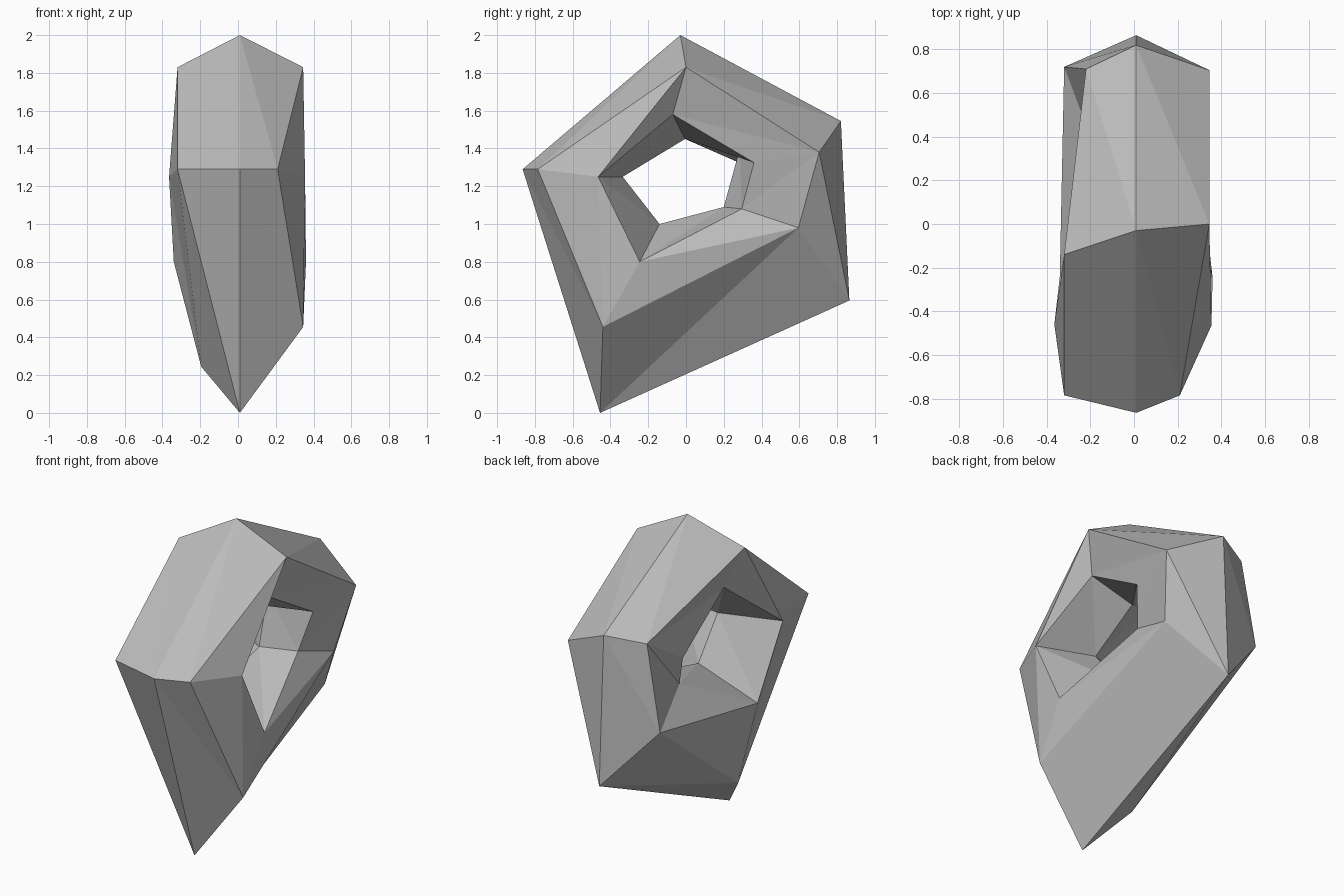
import bpy
import bmesh
from mathutils import Vector

# Remove the default cube only
cube = bpy.data.objects.get("Cube")
if cube:
    bpy.data.objects.remove(cube, do_unlink=True)

CENTRE_X = 0.01


def make_material(name, colour):
    material = bpy.data.materials.new(name)
    material.use_nodes = True
    material.diffuse_color = colour
    shader = next(n for n in material.node_tree.nodes if n.type == 'BSDF_PRINCIPLED')
    shader.inputs["Base Color"].default_value = colour
    return material


def cross_section(outer, left_outer, left_inner, inner, right_inner, right_outer):
    """One six-sided section of the ring; outer and inner lie on the centre plane."""
    return [
        Vector((CENTRE_X, *outer)),
        Vector(left_outer),
        Vector(left_inner),
        Vector((CENTRE_X, *inner)),
        Vector(right_inner),
        Vector(right_outer),
    ]


# Five irregular sections around the hole, starting at the front
front = cross_section(
    outer=(-0.865, 1.29),
    left_outer=(0.21, -0.785, 1.29),
    left_inner=(0.355, -0.465, 1.25),
    inner=(-0.335, 1.25),
    right_inner=(-0.365, -0.46, 1.25),
    right_outer=(-0.32, -0.785, 1.29),
)
top = cross_section(
    outer=(-0.03, 2.0),
    left_outer=(0.345, 0.0, 1.83),
    left_inner=(0.26, -0.07, 1.58),
    inner=(-0.005, 1.45),
    right_inner=(-0.22, -0.07, 1.575),
    right_outer=(-0.32, -0.14, 1.83),
)
upper_back = cross_section(
    outer=(0.82, 1.545),
    left_outer=(0.345, 0.705, 1.38),
    left_inner=(0.28, 0.36, 1.325),
    inner=(0.285, 1.4),
    right_inner=(-0.23, 0.36, 1.29),
    right_outer=(-0.22, 0.71, 1.51),
)
lower_back = cross_section(
    outer=(0.865, 0.595),
    left_outer=(0.265, 0.595, 0.98),
    left_inner=(0.22, 0.295, 1.08),
    inner=(0.2, 1.09),
    right_inner=(-0.16, 0.295, 1.08),
    right_outer=(-0.32, 0.72, 0.97),
)
bottom = cross_section(
    outer=(-0.455, 0.0),
    left_outer=(0.345, -0.44, 0.455),
    left_inner=(0.36, -0.245, 0.8),
    inner=(-0.14, 1.0),
    right_inner=(-0.34, -0.24, 0.8),
    right_outer=(-0.195, -0.25, 0.245),
)
sections = [front, top, upper_back, lower_back, bottom]

# Crease direction of each facet, one word per side, one letter per bay
# (f = forward diagonal, b = backward diagonal)
creases = ["bbbbb", "bbfff", "bbbbb", "ffbbb", "ffbbb", "bbbbb"]


def build_faceted_ring(name, sections, creases, material):
    bm = bmesh.new()
    rings = [[bm.verts.new(point) for point in section] for section in sections]
    sides = len(creases)
    for bay, ring in enumerate(rings):
        following = rings[(bay + 1) % len(rings)]
        for side in range(sides):
            turn = (side + 1) % sides
            a, b = ring[side], ring[turn]
            c, d = following[turn], following[side]
            if creases[side][bay] == "f":
                triangles = [(a, b, c), (a, c, d)]
            else:
                triangles = [(a, b, d), (b, c, d)]
            for triangle in triangles:
                bm.faces.new(triangle)
    bmesh.ops.recalc_face_normals(bm, faces=bm.faces[:])
    mesh = bpy.data.meshes.new(name)
    bm.to_mesh(mesh)
    bm.free()
    mesh.materials.append(material)
    ring_object = bpy.data.objects.new(name, mesh)
    bpy.context.collection.objects.link(ring_object)
    return ring_object


stone_grey = make_material("stone_grey", (0.5, 0.5, 0.5, 1.0))
build_faceted_ring("faceted_stone_ring", sections, creases, stone_grey)
